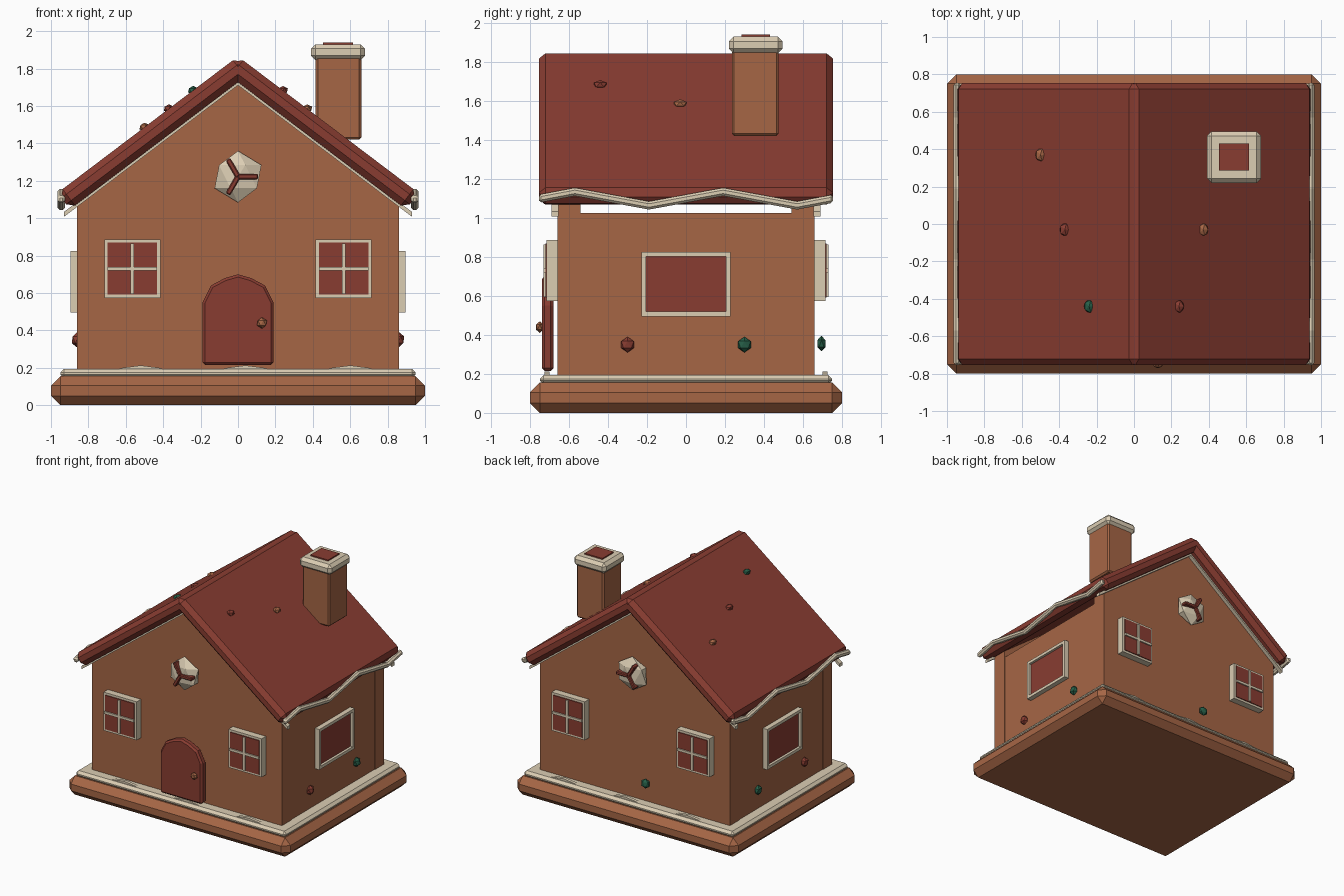
import bpy
import bmesh
import math
from mathutils import Vector

cube = bpy.data.objects.get("Cube")
if cube:
    bpy.data.objects.remove(cube, do_unlink=True)


def material(name, rgb):
    mat = bpy.data.materials.new(name)
    mat.use_nodes = True
    color = (*rgb, 1)
    mat.diffuse_color = color
    mat.node_tree.nodes["Principled BSDF"].inputs["Base Color"].default_value = color
    return mat


BISCUIT = material("biscuit brown", (0.38, 0.133, 0.06))
ICING = material("cream icing", (0.71, 0.61, 0.45))
RED = material("dark red", (0.25, 0.046, 0.031))
GREEN = material("sweet green", (0.02, 0.115, 0.065))


def finish(name, bm, mat, bevel=0):
    bmesh.ops.recalc_face_normals(bm, faces=bm.faces)
    mesh = bpy.data.meshes.new(name)
    bm.to_mesh(mesh)
    bm.free()
    mesh.materials.append(mat)
    obj = bpy.data.objects.new(name, mesh)
    bpy.context.collection.objects.link(obj)
    if bevel:
        mod = obj.modifiers.new("bevel", "BEVEL")
        mod.width = bevel
        mod.segments = 1
        mod.limit_method = "ANGLE"
        mod.angle_limit = math.radians(50)
    return obj


def prism(name, polygons, axis, lo, hi, mat, bevel=0):
    """Extrude flat outlines between two positions on an axis."""
    place = {"x": lambda u, v, d: (d, u, v),
             "y": lambda u, v, d: (u, d, v),
             "z": lambda u, v, d: (u, v, d)}[axis]
    bm = bmesh.new()
    for points in polygons:
        face = bm.faces.new([bm.verts.new(place(u, v, lo)) for u, v in points])
        ext = bmesh.ops.extrude_face_region(bm, geom=[face])
        verts = [g for g in ext["geom"] if isinstance(g, bmesh.types.BMVert)]
        bmesh.ops.translate(bm, verts=verts, vec=Vector(place(0, 0, hi - lo)))
    return finish(name, bm, mat, bevel)


def rect(u0, u1, v0, v1):
    return [(u0, v0), (u1, v0), (u1, v1), (u0, v1)]


def ring(u, v, w, h, b):
    """Four bars around a rectangle of half-size w by h."""
    return [rect(u - w, u + w, v + h - b, v + h), rect(u - w, u + w, v - h, v - h + b),
            rect(u - w, u - w + b, v - h + b, v + h - b),
            rect(u + w - b, u + w, v - h + b, v + h - b)]


def sweet(name, loc, size, mat):
    bm = bmesh.new()
    bmesh.ops.create_icosphere(bm, subdivisions=1, radius=1)
    bmesh.ops.scale(bm, verts=bm.verts, vec=size)
    bmesh.ops.translate(bm, verts=bm.verts, vec=loc)
    return finish(name, bm, mat)


SLOPE = 0.756
APEX = 1.727


def chevron(x, top, bottom):
    return [(0, top), (x, top - SLOPE * x), (x, bottom - SLOPE * x),
            (0, bottom), (-x, bottom - SLOPE * x), (-x, top - SLOPE * x)]


# Base board and its icing layer
prism("base_board", [rect(-1, 1, -0.8, 0.8)], "z", 0, 0.155, BISCUIT, 0.05)
prism("base_icing", [rect(-0.95, 0.95, -0.75, 0.75)], "z", 0.145, 0.195, ICING, 0.02)

# Low icing drifts along front and back
for side, label in ((-1, "front"), (1, "back")):
    drifts = [[(x - 0.16, 0.18), (x + 0.16, 0.18), (x + 0.1, 0.2), (x, 0.213), (x - 0.1, 0.2)]
              for x in (-0.52, 0.04, 0.6)]
    prism(label + "_icing_drifts", drifts, "y", side * 0.70, side * 0.725, ICING)

# Walls
gable = [(-0.86, 0.19), (0.86, 0.19), (0.86, APEX - 0.86 * SLOPE),
         (0, APEX), (-0.86, APEX - 0.86 * SLOPE)]
for side, label in ((-1, "front"), (1, "back")):
    prism(label + "_gable_wall", [gable], "y", side * 0.54, side * 0.66, BISCUIT)
    prism(label + "_gable_icing", [chevron(0.93, APEX + 0.01, APEX - 0.016)], "y",
          side * 0.655, side * 0.69, ICING)
for side, label in ((1, "left"), (-1, "right")):
    prism(label + "_side_wall", [rect(-0.545, 0.545, 0.19, 1.025)], "x",
          side * 0.74, side * 0.855, BISCUIT)

# Roof slabs, with a wavy icing ribbon on each eave
direction = Vector((0.965, -0.73)).normalized()
inward = Vector((direction.y, -direction.x)) * 0.11
ridge, eave = Vector((0, 1.865)), Vector((0.965, 1.135))
slab = [ridge, eave, eave + inward, ridge + inward]
wave = [(-0.755, 1.10), (-0.57, 1.135), (-0.19, 1.065),
        (0.19, 1.135), (0.57, 1.065), (0.755, 1.10)]
ribbon = [(y, z + 0.02) for y, z in wave] + [(y, z - 0.022) for y, z in reversed(wave)]
for side, label in ((1, "left"), (-1, "right")):
    prism(label + "_roof_slab", [[(side * p.x, p.y) for p in slab]], "y",
          -0.755, 0.755, RED, 0.034)
    prism(label + "_eave_icing", [ribbon], "x", side * 0.925, side * 0.965, ICING, 0.012)

# Chimney
prism("chimney_stack", [rect(0.415, 0.66, 0.235, 0.475)], "z", 1.42, 1.87, BISCUIT, 0.012)
prism("chimney_cap", [rect(0.39, 0.68, 0.22, 0.495)], "z", 1.845, 1.93, ICING, 0.024)
prism("chimney_opening", [rect(0.455, 0.615, 0.285, 0.43)], "z", 1.9, 1.94, RED)

# Gable windows and round sweets
for side, label in ((-1, "front"), (1, "back")):
    for x, hand in ((0.565, "left"), (-0.565, "right")):
        name = label + "_" + hand + "_window"
        z = 0.73
        prism(name + "_frame", ring(x, z, 0.15, 0.157, 0.022), "y",
              side * 0.655, side * 0.715, ICING)
        prism(name + "_pane", [rect(x - 0.132, x + 0.132, z - 0.139, z + 0.139)], "y",
              side * 0.655, side * 0.722, RED)
        bars = [rect(x - 0.01, x + 0.01, z - 0.135, z + 0.135),
                rect(x - 0.132, x + 0.132, z - 0.01, z + 0.01)]
        prism(name + "_bars", bars, "y", side * 0.71, side * 0.732, ICING)
    sweet(label + "_medallion", (0, side * 0.69, 1.222), (0.14, 0.055, 0.138), ICING)
    arms = []
    for k in range(3):
        a = k * math.tau / 3
        out = Vector((math.cos(a), math.sin(a)))
        across = Vector((-out.y, out.x)) * 0.014
        mid = Vector((0, 1.222))
        arms.append([mid + across, mid - across, mid + out * 0.108 - across,
                     mid + out * 0.108 + across])
    prism(label + "_medallion_stripes", arms, "y", side * 0.70, side * 0.755, RED, 0.006)

# Side windows and wall sweets
for side, label in ((1, "left"), (-1, "right")):
    prism(label + "_window_frame", ring(0, 0.66, 0.228, 0.165, 0.024), "x",
          side * 0.85, side * 0.895, ICING)
    prism(label + "_window_pane", [rect(-0.206, 0.206, 0.515, 0.805)], "x",
          side * 0.85, side * 0.875, RED)
    for y, mat in ((-0.3, RED), (0.3, GREEN)):
        sweet(label + "_wall_sweet", (side * 0.862, y, 0.35), (0.03, 0.038, 0.04), mat)
sweet("back_wall_sweet", (-0.12, 0.695, 0.355), (0.04, 0.025, 0.04), GREEN)

# Door with knob
arch = [(0.19, 0.215), (0.19, 0.55), (0.145, 0.64), (0.07, 0.68), (0, 0.7)]
door = arch + [(-x, z) for x, z in reversed(arch[:-1])]
prism("door", [door], "y", -0.74, -0.68, RED, 0.014)
sweet("door_knob", (0.128, -0.75, 0.44), (0.03, 0.022, 0.03), BISCUIT)

# Sweets pressed into the roof
for x, y, mat in ((-0.5, 0.37, BISCUIT), (-0.37, -0.03, RED), (-0.24, -0.44, GREEN),
                  (0.24, -0.44, RED), (0.37, -0.03, BISCUIT), (0.5, 0.37, GREEN)):
    sweet("roof_sweet", (x, y, 1.865 - SLOPE * abs(x)), (0.03, 0.038, 0.024), mat)
